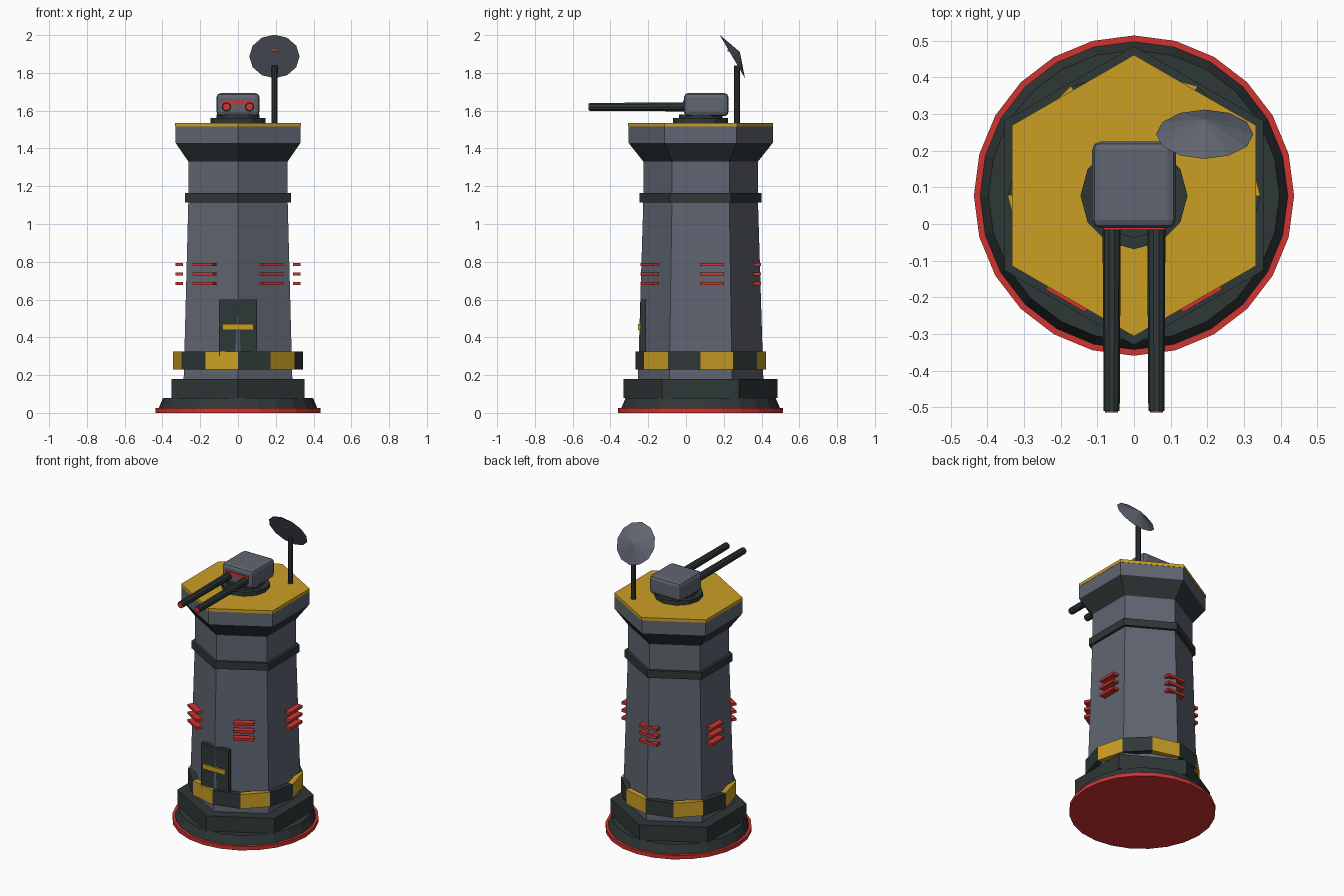
import bpy, bmesh
from math import pi, sin, cos, radians
from mathutils import Matrix, Vector

cube = bpy.data.objects.get("Cube")
if cube:
    bpy.data.objects.remove(cube, do_unlink=True)

CY = 0.0775  # tower axis


def material(name, rgb):
    m = bpy.data.materials.new(name)
    m.use_nodes = True
    m.diffuse_color = (*rgb, 1)
    bsdf = next(n for n in m.node_tree.nodes if n.type == 'BSDF_PRINCIPLED')
    bsdf.inputs["Base Color"].default_value = (*rgb, 1)
    bsdf.inputs["Roughness"].default_value = 0.7
    return m


GREY = material("steel grey", (0.115, 0.13, 0.165))
DARK = material("dark gunmetal", (0.028, 0.038, 0.038))
YELLOW = material("hazard yellow", (0.6, 0.345, 0.017))
RED = material("signal red", (0.63, 0.033, 0.028))


def finish(name, bm, mats, matrix):
    bmesh.ops.recalc_face_normals(bm, faces=bm.faces)
    mesh = bpy.data.meshes.new(name)
    bm.to_mesh(mesh)
    bm.free()
    for m in mats:
        mesh.materials.append(m)
    ob = bpy.data.objects.new(name, mesh)
    ob.matrix_world = matrix
    bpy.context.collection.objects.link(ob)
    return ob


def lathe(name, sides, profile, mats, matrix=None, phase=0.0, closed=False):
    """Faceted turned shape; segments cycle through the materials."""
    bm = bmesh.new()
    rings = []
    for r, z in profile:
        rings.append([bm.verts.new((r * cos(phase + 2 * pi * k / sides),
                                    r * sin(phase + 2 * pi * k / sides), z))
                      for k in range(sides)])
    pairs = list(zip(rings, rings[1:]))
    if closed:
        pairs.append((rings[-1], rings[0]))
    else:
        bm.faces.new(rings[0])
        bm.faces.new(rings[-1])
    for a, b in pairs:
        for k in range(sides):
            j = (k + 1) % sides
            f = bm.faces.new((a[k], a[j], b[j], b[k]))
            f.material_index = k % len(mats)
    return finish(name, bm, mats, matrix or Matrix.Translation((0, CY, 0)))


def hexagon(name, profile, mat):
    return lathe(name, 6, profile, [mat], phase=pi / 2)


def box(name, centre, size, mat, turn=0.0, bevel=0.0):
    bm = bmesh.new()
    bmesh.ops.create_cube(bm, size=1, matrix=Matrix.Diagonal((*size, 1)))
    ob = finish(name, bm, [mat],
                Matrix.Translation(centre) @ Matrix.Rotation(radians(turn), 4, 'Z'))
    if bevel:
        mod = ob.modifiers.new("soft edges", 'BEVEL')
        mod.width = bevel
        mod.segments = 2
    return ob


# Base
lathe("ground_ring", 24, [(0.437, 0), (0.437, 0.025)], [RED])
lathe("round_base", 24, [(0.42, 0.025), (0.397, 0.08)], [DARK])
hexagon("plinth", [(0.408, 0.08), (0.408, 0.18)], DARK)

# Tower body
hexagon("lower_shaft", [(0.332, 0.18), (0.303, 1.14)], GREY)
hexagon("upper_shaft", [(0.303, 1.14), (0.303, 1.335)], GREY)
hexagon("shaft_band", [(0.323, 1.115), (0.323, 1.163)], DARK)
hexagon("flared_collar", [(0.303, 1.33), (0.382, 1.43)], DARK)
hexagon("parapet", [(0.382, 1.43), (0.382, 1.515)], GREY)
hexagon("roof_deck", [(0.384, 1.515), (0.384, 1.535)], YELLOW)

# Hazard ring of alternating blocks
lathe("hazard_ring", 12, [(0.31, 0.23), (0.345, 0.23), (0.345, 0.325), (0.31, 0.325)],
      [YELLOW, DARK], closed=True)

# Door, split by the shaft corner, with its cross bar
box("door", (0, -0.2275, 0.45), (0.2, 0.029, 0.3), DARK)
box("door_bar", (0, -0.24, 0.455), (0.163, 0.028, 0.03), YELLOW)

# Vent slats in five groups
groups = [(0.177, -0.1925, 30), (-0.177, -0.1925, -30),
          (0.31, 0.1375, 90), (-0.31, 0.1375, 90), (0, 0.3775, 0)]
for x, y, turn in groups:
    for row in range(3):
        box("vent_slat", (x, y, 0.685 + 0.05 * row), (0.125, 0.04, 0.017), RED, turn)

# Gun turret
lathe("turret_mount", 12, [(0.146, 1.535), (0.146, 1.562), (0.115, 1.562), (0.115, 1.58)],
      [DARK])
box("turret_housing", (0, 0.107, 1.632), (0.228, 0.236, 0.122), GREY, bevel=0.022)
box("turret_visor", (0, -0.012, 1.643), (0.17, 0.009, 0.022), RED)
for side in (-1, 1):
    aim = Matrix.Translation((side * 0.061, 0.02, 1.62)) @ Matrix.Rotation(pi / 2, 4, 'X')
    lathe("gun_barrel", 10, [(0.025, 0), (0.022, 0.53)], [DARK], aim)
    lathe("muzzle_tip", 10, [(0.018, 0.52), (0.018, 0.535)], [RED], aim)

# Antenna
lathe("antenna_mast", 8, [(0.016, 1.53), (0.016, 1.84)], [DARK],
      Matrix.Translation((0.193, 0.27, 0)))
facing = Vector((0, 0.863, 0.505)).to_track_quat('Z', 'Y').to_matrix().to_4x4()
dish = Matrix.Translation((0.193, 0.245, 1.887)) @ facing
lathe("antenna_dish", 12, [(0.133, 0), (0.002, 0.046)], [GREY], dish)
box("dish_light", (0.193, 0.226, 1.918), (0.028, 0.012, 0.012), RED)
